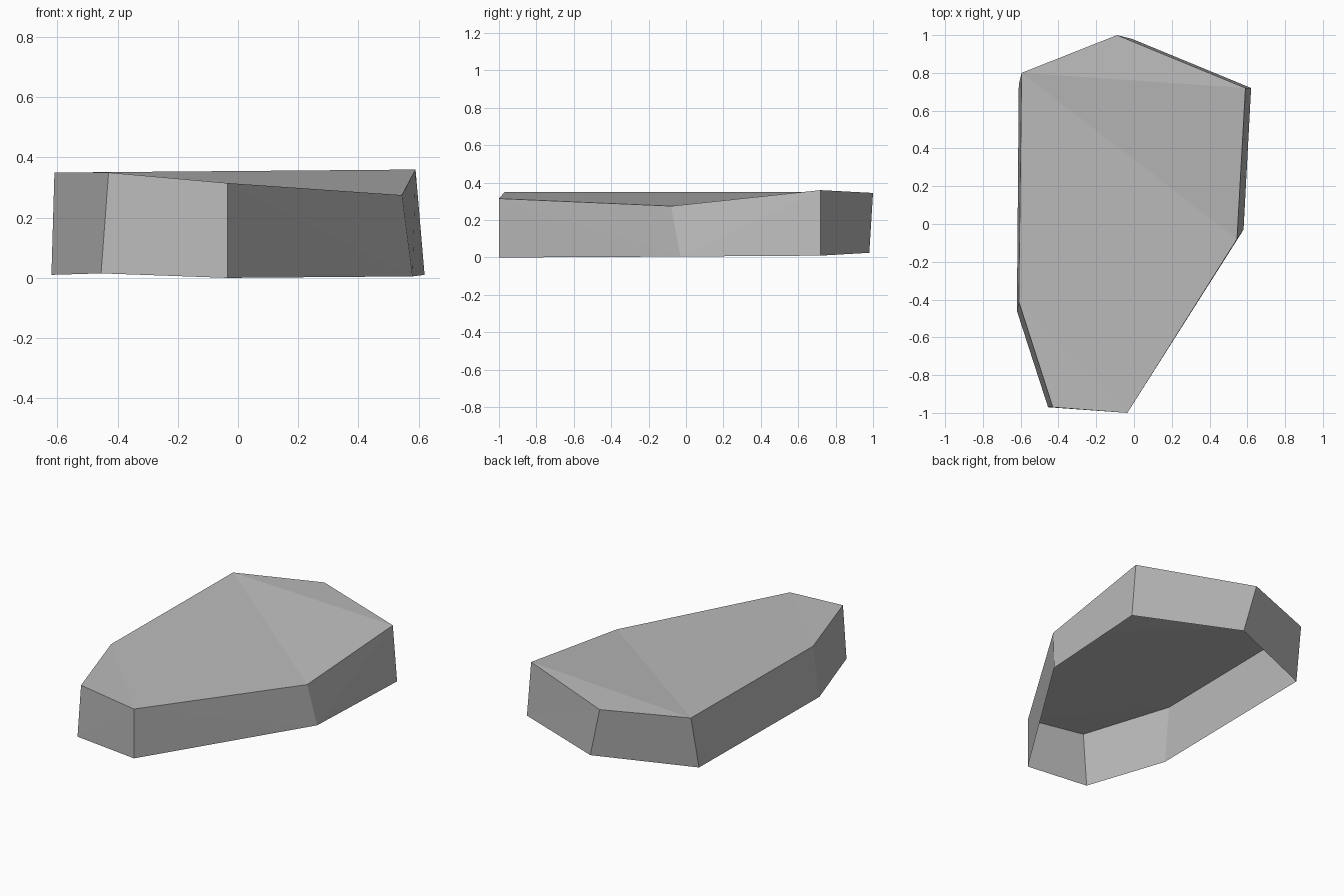
import bpy
import bmesh

default_cube = bpy.data.objects.get("Cube")
if default_cube:
    bpy.data.objects.remove(default_cube, do_unlink=True)

# Stone colour
stone = bpy.data.materials.new("stone grey")
stone.use_nodes = True
stone_colour = (0.5, 0.5, 0.5, 1)
stone.diffuse_color = stone_colour
stone.node_tree.nodes["Principled BSDF"].inputs["Base Color"].default_value = stone_colour

# Corners in order around the slab: top point, matching rim point
corners = {
    "tip": ((-0.09, 1.0, 0.345), (-0.01, 0.98, 0.025)),
    "back_right": ((-0.595, 0.8, 0.35), (-0.61, 0.74, 0.015)),
    "front_right": ((-0.61, -0.41, 0.35), (-0.62, -0.46, 0.01)),
    "nose_right": ((-0.43, -0.97, 0.35), (-0.455, -0.97, 0.015)),
    "nose_left": ((-0.035, -1.0, 0.315), (-0.035, -1.0, 0)),
    "front_left": ((0.545, -0.08, 0.275), (0.58, -0.03, 0.005)),
    "back_left": ((0.59, 0.72, 0.36), (0.62, 0.72, 0.01)),
}

bm = bmesh.new()
top = {name: bm.verts.new(pair[0]) for name, pair in corners.items()}
rim = {name: bm.verts.new(pair[1]) for name, pair in corners.items()}

# Faceted upper surface
for facet in (
    ("tip", "back_right", "back_left"),
    ("back_right", "front_left", "back_left"),
    ("back_right", "nose_left", "front_left"),
    ("back_right", "front_right", "nose_left"),
    ("front_right", "nose_right", "nose_left"),
):
    bm.faces.new([top[name] for name in facet])

# Side walls, each split along a diagonal; the underside stays open
names = list(corners)
for here, after in zip(names, names[1:] + names[:1]):
    if here == "nose_left":
        bm.faces.new((top[here], rim[here], rim[after]))
        bm.faces.new((top[here], rim[after], top[after]))
    else:
        bm.faces.new((top[here], rim[here], top[after]))
        bm.faces.new((rim[here], rim[after], top[after]))

mesh = bpy.data.meshes.new("stone_slab")
bm.to_mesh(mesh)
bm.free()
mesh.materials.append(stone)
slab = bpy.data.objects.new("stone_slab", mesh)
bpy.context.collection.objects.link(slab)
